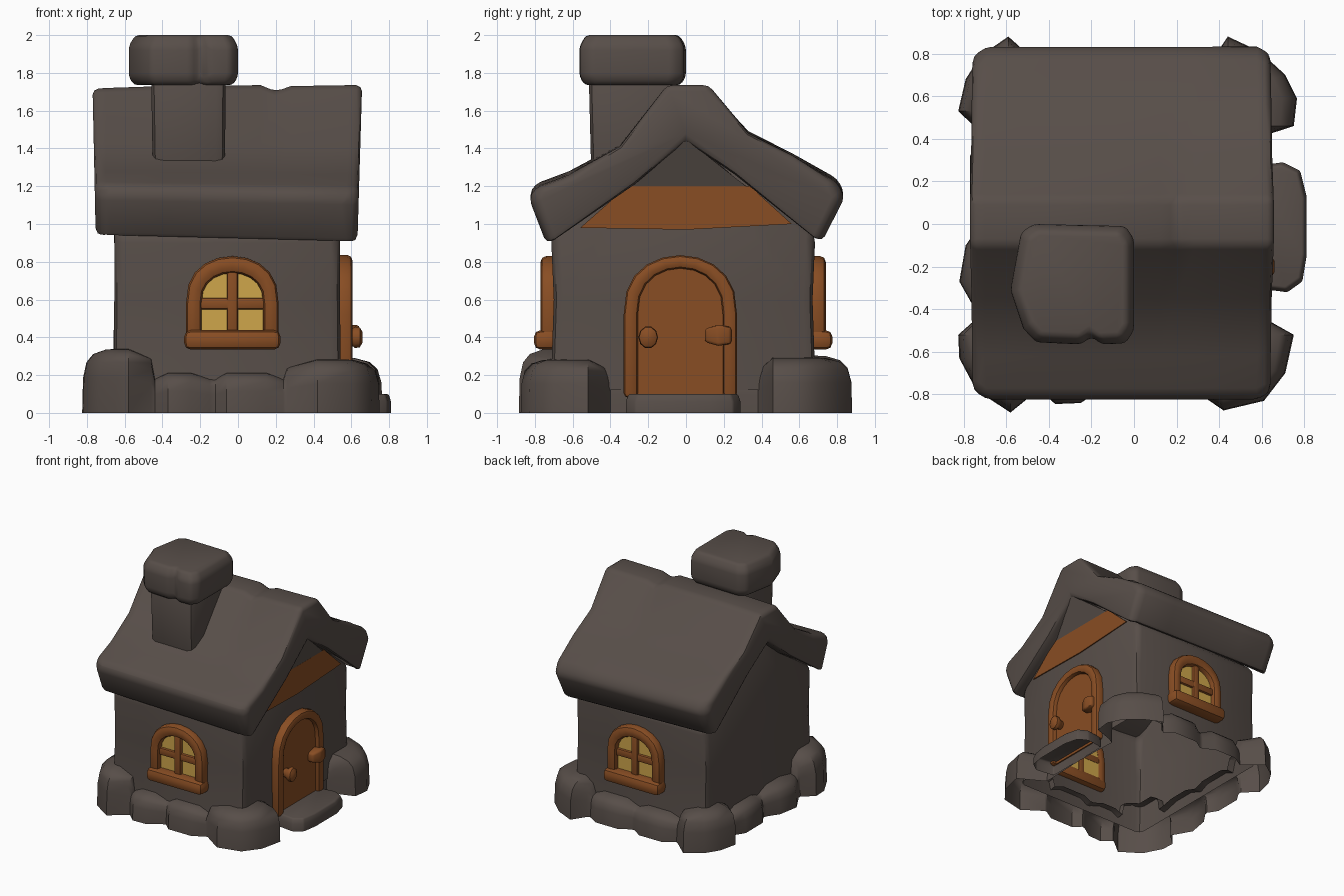
import bpy, bmesh, math
from mathutils import Vector

if "Cube" in bpy.data.objects:
    bpy.data.objects.remove(bpy.data.objects["Cube"], do_unlink=True)


def material(name, rgb):
    m = bpy.data.materials.new(name)
    m.use_nodes = True
    m.diffuse_color = (*rgb, 1)
    m.node_tree.nodes["Principled BSDF"].inputs["Base Color"].default_value = (*rgb, 1)
    return m


STONE = material("dark_stone", (0.096, 0.076, 0.066))
WOOD = material("brown_wood", (0.25, 0.075, 0.017))
GLASS = material("yellow_glass", (0.62, 0.38, 0.07))


def loft(name, rings, mat, bevel=0.03, drop=None):
    """Skin a row of equal rings, cap the ends, drop hidden faces, round hard edges."""
    bm = bmesh.new()
    rows = [[bm.verts.new(p) for p in ring] for ring in rings]
    for a, b in zip(rows, rows[1:]):
        for i in range(len(a)):
            j = (i + 1) % len(a)
            bm.faces.new((a[i], a[j], b[j], b[i]))
    bm.faces.new(rows[0])
    bm.faces.new(rows[-1])
    bmesh.ops.recalc_face_normals(bm, faces=bm.faces)
    if drop:
        hidden = [f for f in bm.faces if drop(f.calc_center_median())]
        bmesh.ops.delete(bm, geom=hidden, context="FACES")
    if bevel:
        hard = [e for e in bm.edges if e.calc_face_angle(0) > math.radians(26)]
        bmesh.ops.bevel(bm, geom=hard, offset=bevel, segments=2, profile=0.5,
                        affect="EDGES", clamp_overlap=True)
    mesh = bpy.data.meshes.new(name)
    bm.to_mesh(mesh)
    bm.free()
    ob = bpy.data.objects.new(name, mesh)
    bpy.context.collection.objects.link(ob)
    mesh.materials.append(mat)
    bpy.ops.object.select_all(action="DESELECT")
    ob.select_set(True)
    bpy.context.view_layer.objects.active = ob
    bpy.ops.object.shade_smooth_by_angle(angle=math.radians(42))


def rect(x0, x1, y0, y1, z):
    return [(x0, y0, z), (x1, y0, z), (x1, y1, z), (x0, y1, z)]


# Walls, swept along x from a gabled outline, resting on the foundation shell
half = [(.69, .12), (.68, .3), (.67, .6), (.685, .95), (.3, 1.26)]
outline = [(-y - .03, z) for y, z in half] + [(0, 1.47)] + [(y, z) for y, z in half[::-1]]
loft("walls", [[(x + s * .03 * max(0, .4 - z), y, z) for y, z in outline]
               for x, s in ((-.655, -1), (.54, 1))], STONE, 0.05, lambda c: c.z < .13)
loft("gable_soffit", [[(.5, -.33, 1.19), (.5, .33, 1.19), (.5, 0, 1.47)],
                      [(.545, -.33, 1.19), (.545, .33, 1.19), (.635, 0, 1.45)]], STONE, 0)
loft("gable_board", [[(x, y, z) for y, z in
                      ((-.56, .98), (0, .97), (.56, 1.0), (.34, 1.2), (-.31, 1.2))]
                     for x in (.54, .549)], WOOD, 0)

# Foundation: one shell of boulders, each a height and its outer plan points
boulders = [
    (.2, [(.555, -.4), (.555, 0), (.555, .38)]),
    (.29, [(.63, .41), (.75, .46), (.765, .59), (.71, .7), (.59, .81), (.44, .88), (.37, .82)]),
    (.21, [(.34, .8), (.26, .81), (.05, .81), (-.03, .8)]),
    (.2, [(-.06, .8), (-.14, .81), (-.34, .81), (-.44, .79)]),
    (.3, [(-.47, .82), (-.59, .88), (-.72, .79), (-.79, .68), (-.825, .53), (-.76, .43)]),
    (.2, [(-.76, .4), (-.77, .32), (-.77, .1), (-.76, .02)]),
    (.21, [(-.77, -.01), (-.79, -.1), (-.82, -.27), (-.78, -.42)]),
    (.335, [(-.78, -.44), (-.825, -.52), (-.82, -.63), (-.74, -.78), (-.58, -.885), (-.46, -.83)]),
    (.21, [(-.44, -.82), (-.37, -.845), (-.25, -.84), (-.15, -.81)]),
    (.21, [(-.12, -.8), (-.06, -.82), (.15, -.82), (.24, -.8)]),
    (.28, [(.26, -.8), (.42, -.875), (.61, -.83), (.71, -.7), (.75, -.52), (.62, -.43)]),
]
plan = []
for h, pts in boulders:
    for i, (x, y) in enumerate(pts):
        foot = Vector((min(max(x, -.6), .5), min(max(y, -.66), .63)))
        end = i in (0, len(pts) - 1)
        plan.append((Vector((x, y)).lerp(foot, .25 if end else 0), foot, h * (.85 if end else 1)))
shell = []
for t, s in ((0, 0), (.55, .02), (.8, .1), (.93, .26), (1, .55), (1.02, .97)):
    shell.append([(*p.lerp(foot, s), h * t) for p, foot, h in plan])
loft("foundation_stones", shell, STONE, 0,
     lambda c: c.z < .01 or (abs(c.x) < .2 and abs(c.y) < .2))

step = [(.56, -.3), (.72, -.32), (.79, -.27), (.81, -.15), (.81, .13), (.78, .25), (.7, .29),
        (.56, .27)]
loft("door_step", [[(.56 + (x - .56) * s, y * s, z) for x, y in step]
                   for z, s in ((0, 1), (.06, 1), (.1, .95))], STONE, .01, lambda c: c.z < .01)

# Roof: thick bent slab with rounded corners and a small dip in the ridge
roof = [(-.80, 1.19), (-.62, 1.26), (-.35, 1.41), (-.10, 1.73), (.12, 1.73),
        (.33, 1.48), (.56, 1.36), (.80, 1.22), (.84, 1.14), (.72, .905),
        (.26, 1.26), (0, 1.44), (-.27, 1.21), (-.74, .895), (-.83, 1.13)]


def roof_ring(x, dz, lean, squeeze):
    return [(x + lean * (1.73 - z), y * (squeeze if abs(y) > .6 else 1),
             z + (dz if z > 1.6 else 0) + (.65 - x) * .03 * (1.73 - z)) for y, z in roof]


loft("roof", [roof_ring(*s) for s in
              ((-.77, -.015, .02, .94), (-.7, -.01, 0, 1), (-.4, 0, 0, 1), (.12, .005, 0, 1),
               (.2, -.028, 0, 1), (.28, 0, 0, 1), (.59, .005, -.02, 1), (.657, .005, -.03, .96))],
     STONE, 0.045)

# Chimney: tapered shaft under one thick notched cap
loft("chimney_shaft", [rect(-.45, -.07, -.5, -.08, 1.2), rect(-.46, -.065, -.515, -.06, 1.8)],
     STONE, 0.05)
cap = [(-.53, -.04), (-.47, 0), (-.04, -.01), (0, -.07), (0, -.5), (-.04, -.56),
       (-.15, -.565), (-.2, -.53), (-.25, -.565), (-.46, -.555), (-.52, -.49), (-.58, -.31)]
loft("chimney_cap", [[(-.28 + (x + .28) * s, -.28 + (y + .28) * s, z) for x, y in cap]
                     for z, s in ((1.735, .9), (1.78, 1), (1.94, 1), (2, .88))], STONE, 0.02)


# Arched openings, drawn in (across, height, depth) and placed on a wall
def arch(w, z0, spring, top, n=10):
    arc = [(-w * math.cos(math.pi * i / n),
            spring + (top - spring) * math.sin(math.pi * i / n) ** .8) for i in range(n + 1)]
    return [(-w, z0)] + arc + [(w, z0)]


def arched_frame(name, place, outer, inner, back, front, bevel):
    rings = [[place(*o, back), place(*o, front), place(*i, front), place(*i, back)]
             for o, i in zip(outer, inner)]
    loft(name, rings, WOOD, bevel)


def panel(name, place, pts, back, front, mat, bevel=0):
    loft(name, [[place(u, z, d) for u, z in pts] for d in (back, front)], mat, bevel)


def bar(name, place, u0, u1, z0, z1, back, front, bevel=.012):
    panel(name, place, [(u0, z0), (u1, z0), (u1, z1), (u0, z1)], back, front, WOOD, bevel)


def on_front(u, z, d):
    return Vector((u - .03, -.71 - d, z))


def on_back(u, z, d):
    return Vector((u - .03, .68 + d, z))


def on_door_wall(u, z, d):
    return Vector((.545 + d, u - .03, z))


# Windows on both long walls
for side, place in (("front", on_front), ("back", on_back)):
    arched_frame(f"{side}_window_frame", place, arch(.245, .38, .58, .83),
                 arch(.163, .38, .58, .74), -.05, .06, .03)
    panel(f"{side}_window_glass", place, arch(.19, .38, .58, .77), -.04, .015, GLASS)
    bar(f"{side}_window_mullion", place, -.029, .029, .38, .78, -.045, .04)
    bar(f"{side}_window_crossbar", place, -.18, .18, .548, .608, -.045, .035)
    bar(f"{side}_window_sill", place, -.255, .255, .335, .438, -.05, .095, .035)

# Door
arched_frame("door_frame", on_door_wall, arch(.3, .08, .52, .835),
             arch(.225, .08, .52, .765), -.05, .06, .025)
panel("door_panel", on_door_wall, arch(.24, .08, .52, .78), -.04, .025, WOOD)

# Round knob and wedge-shaped latch
knob = [[on_door_wall(-.17 + r * math.cos(a), .4 + 1.15 * r * math.sin(a), d)
         for a in (math.tau * k / 10 for k in range(10))]
        for d, r in ((.02, .03), (.05, .035), (.075, .052), (.1, .048), (.115, .025))]
loft("door_knob", knob, WOOD, 0)
latch = [[on_door_wall(u, .41 + s * h, d) for s, d in
          ((-1, .01), (1, .01), (1, front), (-1, front))]
         for u, h, front in ((.13, .035, .07), (.2, .055, .1), (.27, .045, .09))]
loft("door_latch", latch, WOOD, .015)
